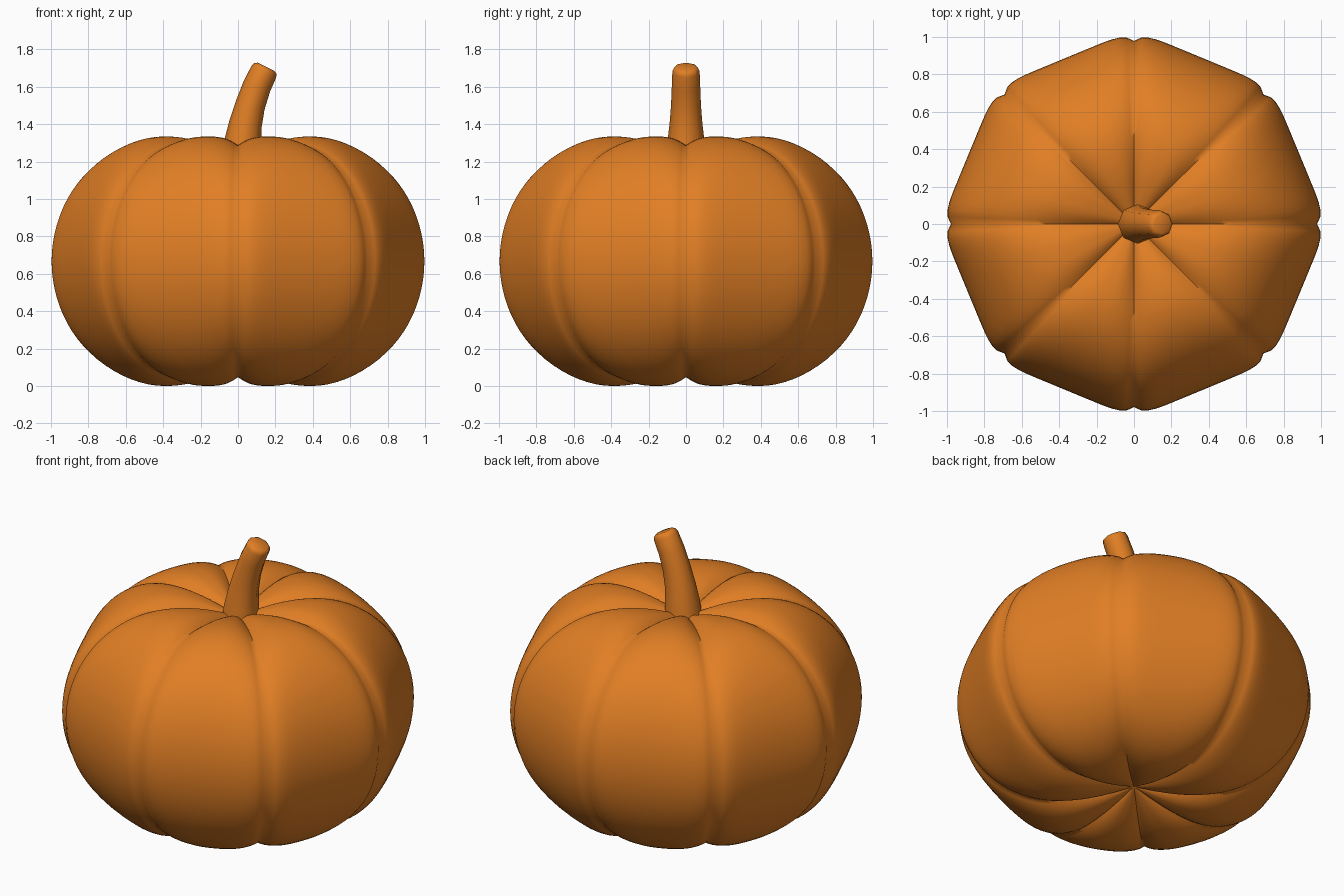
import bpy, bmesh, math
from mathutils import Vector

if "Cube" in bpy.data.objects:
    bpy.data.objects.remove(bpy.data.objects["Cube"])

orange = bpy.data.materials.new("pumpkin orange")
orange.diffuse_color = (0.75, 0.21, 0.018, 1)
orange.use_nodes = True
orange.node_tree.nodes["Principled BSDF"].inputs["Base Color"].default_value = orange.diffuse_color


def finish(bm, name, angle):
    bmesh.ops.recalc_face_normals(bm, faces=bm.faces)
    me = bpy.data.meshes.new(name)
    bm.to_mesh(me)
    bm.free()
    me.materials.append(orange)
    ob = bpy.data.objects.new(name, me)
    bpy.context.collection.objects.link(ob)
    bpy.context.view_layer.objects.active = ob
    ob.select_set(True)
    bpy.ops.object.shade_smooth_by_angle(angle=math.radians(angle))
    ob.select_set(False)


def skin(bm, rings):
    for a, b in zip(rings, rings[1:]):
        n = len(a)
        for i in range(n):
            j = (i + 1) % n
            bm.faces.new((a[i], a[j], b[j], b[i]))


# Pumpkin body: eight lobes, flat at the equator and rounded on top
LOBES, PER, MID = 8, 20, 0.667
CREST, DIP = 0.42, 0.55      # radius of the highest ring, half height at the middle
SEG = LOBES * PER


def body_point(i, s):
    """s runs -1.5 (bottom middle) .. -1 (bottom crest) .. 1 (top crest) .. 1.5 (top middle)."""
    az = 2 * math.pi * i / SEG
    t = abs((i % PER) / PER * 2 - 1)             # 0 mid lobe, 1 in the groove
    reach = 0.96 / math.cos(t * math.pi / LOBES) - 0.06 * t ** 8
    half = 0.667 - 0.047 * t ** 2.6
    if abs(s) <= 1:
        p = s * math.pi / 2
        r = CREST + (reach - CREST) * math.cos(p)
        h = half * math.sin(p)
    else:
        k = 1 - (abs(s) - 1) * 2
        r = CREST * k
        h = math.copysign(DIP + (half - DIP) * math.sin(k * math.pi / 2), s)
    return (r * math.cos(az), r * math.sin(az), MID + h)


bm = bmesh.new()
steps = [-1.5 + 0.05 * k for k in range(1, 60)]
rings = [[bm.verts.new(body_point(i, s)) for i in range(SEG)] for s in steps]
skin(bm, rings)
for ring, z in ((rings[0], MID - DIP), (rings[-1], MID + DIP)):
    pole = bm.verts.new((0, 0, z))
    for i in range(SEG):
        bm.faces.new((ring[i], ring[(i + 1) % SEG], pole))
finish(bm, "pumpkin_body", 60)

# Stem: tapered, ridged and leaning to +x, with a rounded cut end
path = [(0.015, 1.17, 0.112), (0.025, 1.30, 0.100), (0.04, 1.40, 0.088), (0.065, 1.50, 0.080),
        (0.10, 1.60, 0.076), (0.138, 1.68, 0.073), (0.147, 1.698, 0.066), (0.151, 1.706, 0.050)]
bm = bmesh.new()
rings = []
SIDES = 16
for k, (x, z, r) in enumerate(path):
    a, b = path[max(k - 1, 0)], path[min(k + 1, len(path) - 1)]
    d = Vector((b[0] - a[0], 0, b[1] - a[1])).normalized()
    side = Vector((d.z, 0, -d.x))
    ring = []
    for i in range(SIDES):
        ang = 2 * math.pi * i / SIDES
        rr = r * (1.0 if i % 2 == 0 else 0.93)   # soft ridges
        p = Vector((x, 0, z)) + side * rr * math.cos(ang) + Vector((0, rr * math.sin(ang), 0))
        ring.append(bm.verts.new(p))
    rings.append(ring)
skin(bm, rings)
bm.faces.new(rings[0])
bm.faces.new(rings[-1])
finish(bm, "stem", 50)
